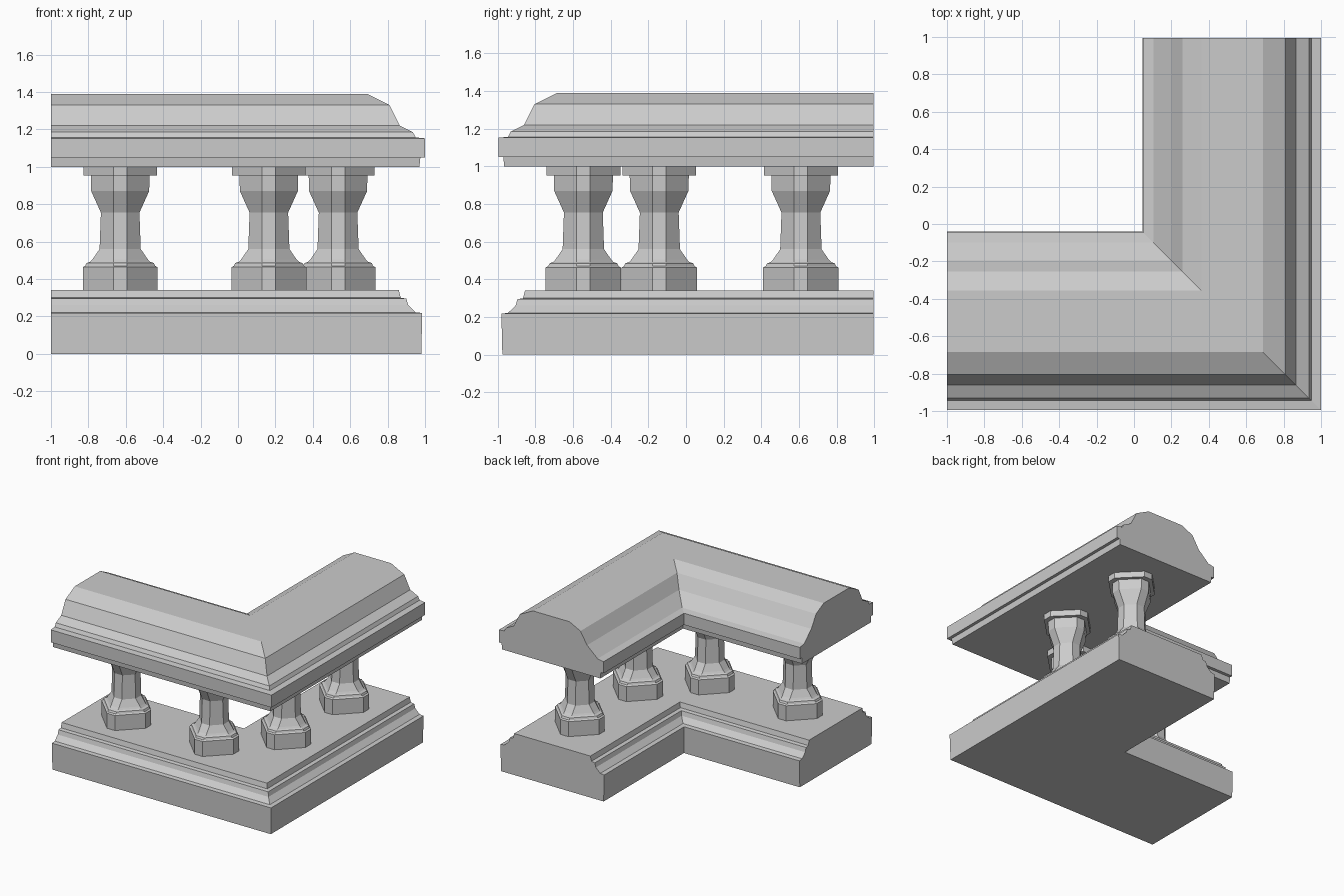
import bpy
import bmesh

cube = bpy.data.objects.get("Cube")
if cube:
    bpy.data.objects.remove(cube, do_unlink=True)

stone = bpy.data.materials.new("grey_stone")
stone.use_nodes = True
GREY = (0.6, 0.6, 0.6, 1)
stone.diffuse_color = GREY
stone.node_tree.nodes["Principled BSDF"].inputs["Base Color"].default_value = GREY


def loft(name, rings, closed_caps=True):
    """Skin a row of equal closed rings and cap both ends."""
    bm = bmesh.new()
    rows = [[bm.verts.new(p) for p in ring] for ring in rings]
    n = len(rows[0])
    for a, b in zip(rows, rows[1:]):
        for i in range(n):
            j = (i + 1) % n
            bm.faces.new((a[i], a[j], b[j], b[i]))
    if closed_caps:
        bm.faces.new(rows[0])
        bm.faces.new(rows[-1])
    bmesh.ops.recalc_face_normals(bm, faces=bm.faces)
    mesh = bpy.data.meshes.new(name)
    bm.to_mesh(mesh)
    bm.free()
    mesh.materials.append(stone)
    obj = bpy.data.objects.new(name, mesh)
    bpy.context.collection.objects.link(obj)
    return obj


def corner_sweep(name, profile):
    """Run an (outward, height) profile along both arms with a mitred corner."""
    shift, end = 0.005, 0.995
    return loft(name, [
        [(-1, shift - u, z) for u, z in profile],
        [(u, shift - u, z) for u, z in profile],
        [(u, end, z) for u, z in profile],
    ])


# Stepped plinth: the outer moulding is mirrored to the inner side
MID = 0.515
outer = [(0.98, 0), (0.985, 0.218), (0.95, 0.222), (0.91, 0.26),
         (0.90, 0.295), (0.87, 0.30), (0.86, 0.34)]
inner = [(2 * MID - u, z) for u, z in reversed(outer)]
corner_sweep("plinth", outer + inner)

# Coping rail with a stepped outer face and a rounded inner face
corner_sweep("coping_rail", [
    (0.97, 1.0), (0.975, 1.05), (1.0, 1.05), (1.0, 1.152), (0.95, 1.157),
    (0.935, 1.185), (0.865, 1.22), (0.81, 1.33), (0.69, 1.39),
    (0.36, 1.39), (0.26, 1.34), (0.2, 1.24), (0.105, 1.155), (0.05, 1.145),
    (0.05, 1.05), (0.075, 1.05), (0.08, 1.0)])


# Balusters: chamfered square section set diagonally
def section(r, z, c=0.036):
    pts = [(r, -c), (r, c), (c, r), (-c, r), (-r, c), (-r, -c), (-c, -r), (c, -r)]
    return [(x, y, z) for x, y in pts]


turning = [(0.2, 0.335), (0.2, 0.463), (0.187, 0.47), (0.18, 0.485),
           (0.16, 0.492), (0.148, 0.505), (0.11, 0.56), (0.103, 0.755),
           (0.155, 0.87), (0.157, 0.952), (0.196, 0.952), (0.196, 1.005)]
spots = {
    "baluster_front_outer": (-0.63, -0.545),
    "baluster_front_inner": (0.165, -0.545),
    "baluster_side_inner": (0.535, -0.142),
    "baluster_side_outer": (0.535, 0.61),
}
for name, (x, y) in spots.items():
    post = loft(name, [section(r, z) for r, z in turning])
    post.location = (x, y, 0)
